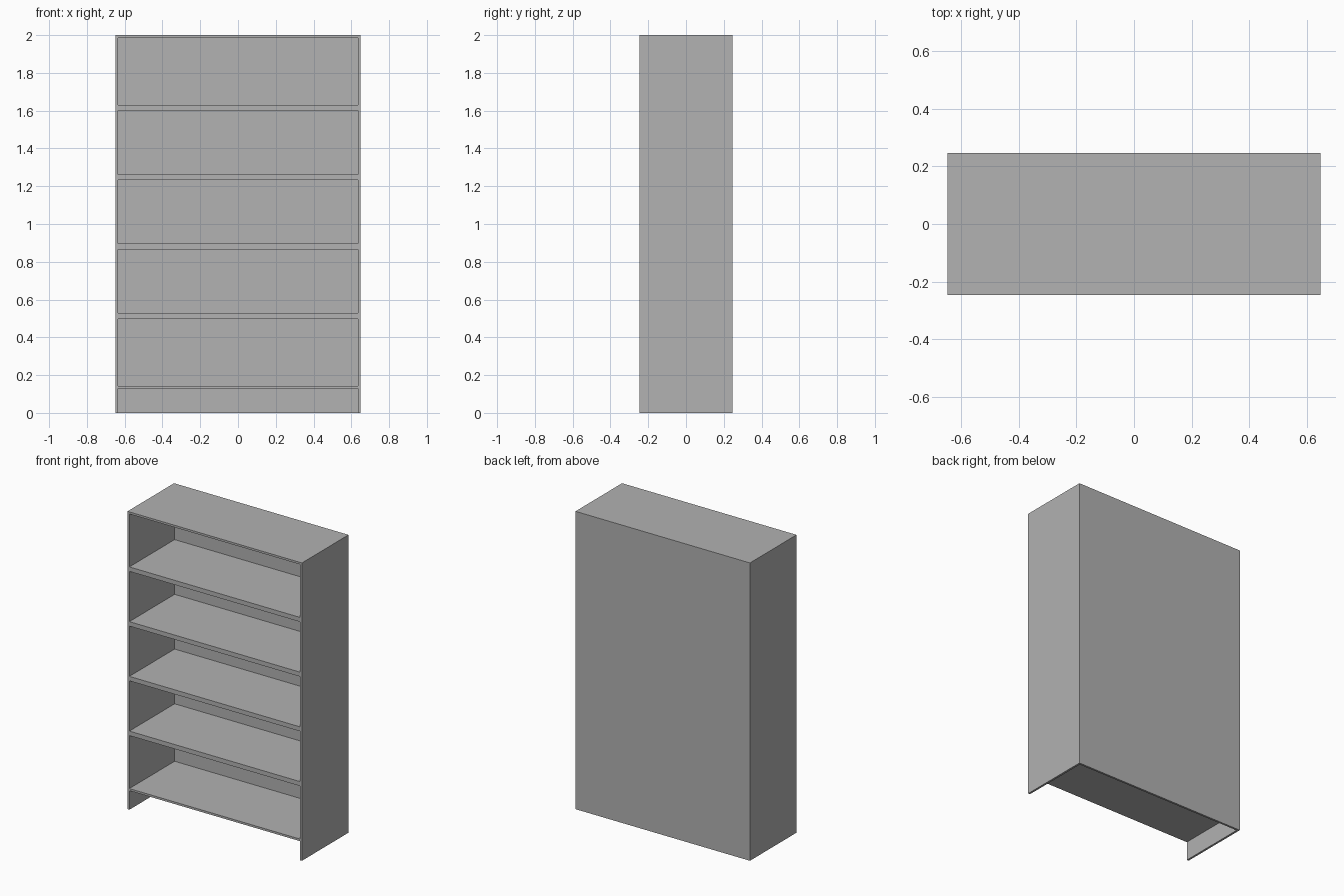
import bpy

cube = bpy.data.objects.get("Cube")
if cube:
    bpy.data.objects.remove(cube, do_unlink=True)

# Overall sizes
HALF_W, HALF_D, HEIGHT = 0.648, 0.247, 2.0
BOARD = 0.014
INNER = HALF_W - BOARD

grey = bpy.data.materials.new("plain_grey")
grey.use_nodes = True
colour = (0.445, 0.445, 0.445, 1)
grey.diffuse_color = colour
grey.node_tree.nodes["Principled BSDF"].inputs["Base Color"].default_value = colour


def board(name, low, high):
    """Add a box spanning two opposite corners."""
    centre = [(a + b) / 2 for a, b in zip(low, high)]
    bpy.ops.mesh.primitive_cube_add(size=1, location=centre)
    obj = bpy.context.object
    obj.name = name
    obj.scale = [b - a for a, b in zip(low, high)]
    bpy.ops.object.transform_apply(location=False, rotation=False, scale=True)
    obj.data.materials.append(grey)
    return obj


# Side panels reach the floor and act as feet
for name, side in (("left_side_panel", 1), ("right_side_panel", -1)):
    xs = sorted((side * INNER, side * HALF_W))
    board(name, (xs[0], -HALF_D, 0), (xs[1], HALF_D, HEIGHT))

# Back panel and top board between the sides
back = HALF_D - BOARD
board("back_panel", (-INNER, back, 0), (INNER, HALF_D, HEIGHT))
board("top_board", (-INNER, -HALF_D, HEIGHT - BOARD), (INNER, back, HEIGHT))

# Thin bottom board and four thicker shelves, flush with the front
board("bottom_board", (-INNER, -HALF_D, 0.128), (INNER, back, 0.142))
for i in range(4):
    z = 0.498 + i * 0.3675
    board(f"shelf_{i + 1}", (-INNER, -HALF_D, z), (INNER, back, z + 0.03))
